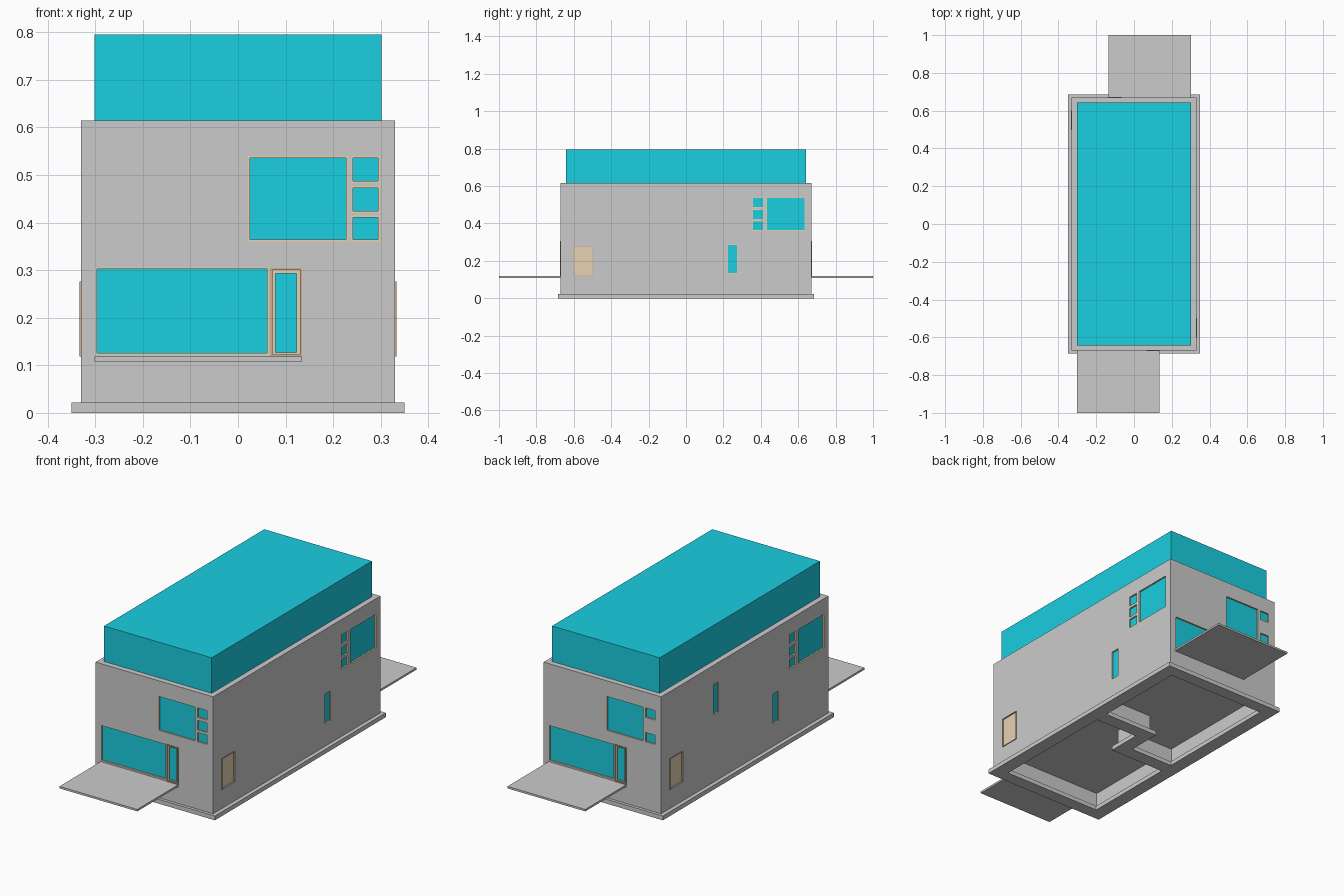
import bpy, bmesh
from mathutils import Vector

if "Cube" in bpy.data.objects:
    bpy.data.objects.remove(bpy.data.objects["Cube"])

HX, HY, TOP, T = 0.33, 0.67, 0.615, 0.03   # wall half sizes, height, thickness
FLOOR = 0.118


def material(name, col):
    m = bpy.data.materials.new(name)
    m.diffuse_color = (*col, 1)
    m.use_nodes = True
    m.node_tree.nodes["Principled BSDF"].inputs["Base Color"].default_value = m.diffuse_color
    return m


TEAL = material("teal", (0.01, 0.62, 0.75))
TAN = material("tan", (0.80, 0.64, 0.45))
BROWN = material("brown", (0.62, 0.43, 0.28))


def boxes(name, spans, mat=None):
    """One object made of boxes; each span is (x0, x1, y0, y1, z0, z1)."""
    bm = bmesh.new()
    for s in spans:
        lo = Vector((min(s[0:2]), min(s[2:4]), min(s[4:6])))
        hi = Vector((max(s[0:2]), max(s[2:4]), max(s[4:6])))
        for v in bmesh.ops.create_cube(bm, size=1)["verts"]:
            v.co = Vector((lo[i] + (v.co[i] + 0.5) * (hi[i] - lo[i]) for i in range(3)))
    me = bpy.data.meshes.new(name)
    bm.to_mesh(me)
    bm.free()
    ob = bpy.data.objects.new(name, me)
    bpy.context.collection.objects.link(ob)
    if mat:
        me.materials.append(mat)
    return ob


def prism(name, outline, z0, z1):
    """Upright extrusion of a closed plan outline."""
    bm = bmesh.new()
    f = bm.faces.new([bm.verts.new((x, y, z0)) for x, y in outline])
    r = bmesh.ops.extrude_face_region(bm, geom=[f])
    for v in r["geom"]:
        if isinstance(v, bmesh.types.BMVert):
            v.co.z = z1
    bmesh.ops.recalc_face_normals(bm, faces=bm.faces)
    me = bpy.data.meshes.new(name)
    bm.to_mesh(me)
    bm.free()
    ob = bpy.data.objects.new(name, me)
    bpy.context.collection.objects.link(ob)
    return ob


def cut(ob, cutter):
    m = ob.modifiers.new("cut", "BOOLEAN")
    m.operation, m.solver, m.object = "DIFFERENCE", "EXACT", cutter
    bpy.context.view_layer.objects.active = ob
    bpy.ops.object.modifier_apply(modifier="cut")
    bpy.data.objects.remove(cutter)


def room(inset, gap):
    """Plan of the front unit's interior, with a step along the party wall."""
    x, y, j = HX - inset, HY - inset, 0.09
    return [(-x, -y), (x, -y), (x, j - gap), (gap, j - gap),
            (gap, -j - gap), (-x, -j - gap)]


def hollow(ob, inset, gap, z0, z1):
    for s in (1, -1):
        cut(ob, prism("void", [(s * x, s * y) for x, y in room(inset, gap)], z0, z1))


# footing ring and walls, each with two stepped rooms
footing = boxes("footing", [(-0.35, 0.35, -0.685, 0.685, 0, 0.022)])
hollow(footing, 0.05, 0.035, -0.1, 0.1)
walls = boxes("walls", [(-HX, HX, -HY, HY, 0.022, TOP)])
hollow(walls, T, 0.015, -0.1, 1)

# ground floor slab and the roof block
boxes("ground_floor", [(-0.31, 0.31, -0.65, 0.65, 0.108, FLOOR)])
boxes("roof", [(-0.302, 0.302, -0.642, 0.642, TOP - 0.015, 0.795)], TEAL)
boxes("wall_cap", [(-0.315, 0.315, -0.655, 0.655, TOP - 0.02, TOP - 0.001)])


def place(face, s, u0, u1, z0, z1, d0, d1):
    """Box on a face; d is depth inward. s=-1 gives the half-turned copy."""
    if face == "front":
        return (s * u0, s * u1, s * (-HY + d0), s * (-HY + d1), z0, z1)
    return (s * (HX - d0), s * (HX - d1), s * u0, s * u1, z0, z1)


# openings: face, u range, z range, which halves carry it
UP = [(0.360, 0.415), (0.420, 0.477), (0.483, 0.540)]
windows = [("front", -0.300, 0.065, 0.122, 0.306, (1, -1)),
           ("front", 0.021, 0.231, 0.360, 0.540, (1, -1)),
           ("side", 0.428, 0.637, 0.360, 0.540, (1, -1)),
           ("side", 0.221, 0.276, 0.130, 0.290, (1, -1)),
           ("side", -0.255, -0.205, 0.360, 0.520, (-1,))]
for i, (a, b) in enumerate(UP):
    windows.append(("front", 0.238, 0.298, a, b, (1,) if i == 1 else (1, -1)))
    windows.append(("side", 0.355, 0.415, a, b, (1, -1)))

holes, frames, panes, trims = [], [], [], []


def framed(face, s, u0, u1, z0, z1, w, d0, d1, out):
    """Four bars around an opening."""
    out += [place(face, s, u0, u0 + w, z0, z1, d0, d1),
            place(face, s, u1 - w, u1, z0, z1, d0, d1),
            place(face, s, u0 + w, u1 - w, z0, z0 + w, d0, d1),
            place(face, s, u0 + w, u1 - w, z1 - w, z1, d0, d1)]


for face, u0, u1, z0, z1, sides in windows:
    for s in sides:
        holes.append(place(face, s, u0, u1, z0, z1, -0.02, T + 0.01))
        framed(face, s, u0, u1, z0, z1, 0.004, 0, 0.025, frames)
        panes.append(place(face, s, u0 + 0.003, u1 - 0.003, z0 + 0.003, z1 - 0.003, 0.008, 0.014))

# glazed terrace doors and plain side doors
door_leaves = []
for s in (1, -1):
    holes.append(place("front", s, 0.067, 0.135, FLOOR, 0.305, -0.02, T + 0.01))
    framed("front", s, 0.067, 0.135, FLOOR, 0.305, 0.005, -0.003, 0.028, trims)
    framed("front", s, 0.071, 0.131, 0.119, 0.301, 0.008, 0.003, 0.022, frames)
    panes.append(place("front", s, 0.077, 0.125, 0.124, 0.294, 0.009, 0.015))
    holes.append(place("side", s, -0.602, -0.498, FLOOR, 0.276, -0.02, T + 0.01))
    framed("side", s, -0.602, -0.498, FLOOR, 0.276, 0.003, -0.003, 0.028, trims)
    door_leaves.append(place("side", s, -0.600, -0.500, 0.120, 0.274, 0.004, 0.018))

cut(walls, boxes("opening_cutter", holes))
boxes("window_frames", frames, TAN)
boxes("door_trims", trims, BROWN)
boxes("side_doors", door_leaves, TAN)
boxes("glass", panes, TEAL)

# terraces front and back
boxes("terraces", [(s * -0.302, s * 0.135, s * -1.0, s * -(HY - 0.005), 0.108, FLOOR)
                   for s in (1, -1)])
